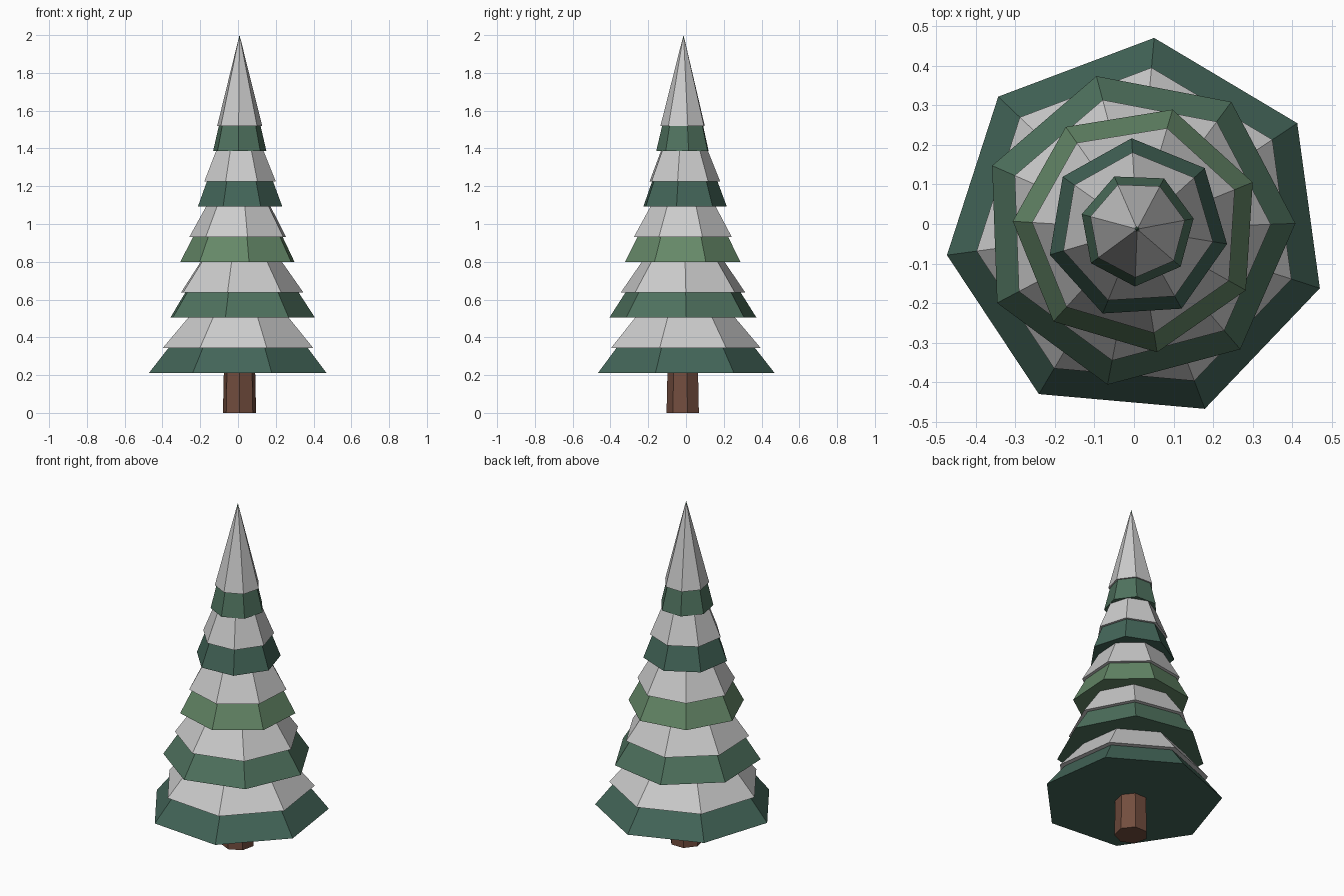
import bpy, bmesh
from math import cos, sin, radians, tau

if "Cube" in bpy.data.objects:
    bpy.data.objects.remove(bpy.data.objects["Cube"])

CX, CY, SIDES = 0.008, -0.013, 7


def material(name, rgb):
    m = bpy.data.materials.new(name)
    m.diffuse_color = (*rgb, 1)
    m.use_nodes = True
    m.node_tree.nodes["Principled BSDF"].inputs["Base Color"].default_value = m.diffuse_color
    return m


def cone(name, z0, z1, r0, r1, angle, mat=None):
    """Capped seven-sided cone, or frustum when r1 > 0."""
    bm = bmesh.new()

    def ring(z, r):
        return [bm.verts.new((CX + r * cos(radians(angle) + tau * i / SIDES),
                              CY + r * sin(radians(angle) + tau * i / SIDES), z))
                for i in range(SIDES)]

    low = ring(z0, r0)
    bm.faces.new(low[::-1])
    if r1 > 0:
        top = ring(z1, r1)
        bm.faces.new(top)
    else:
        tip = bm.verts.new((CX, CY, z1))
    for i in range(SIDES):
        j = (i + 1) % SIDES
        if r1 > 0:
            bm.faces.new((low[i], low[j], top[j], top[i]))
        else:
            bm.faces.new((low[i], low[j], tip))
    me = bpy.data.meshes.new(name)
    bm.to_mesh(me)
    bm.free()
    if mat:
        me.materials.append(mat)
    ob = bpy.data.objects.new(name, me)
    bpy.context.collection.objects.link(ob)
    return ob


bark = material("bark", (0.168, 0.074, 0.048))
dark = material("dark_green", (0.056, 0.13, 0.098))
mid = material("mid_green", (0.078, 0.168, 0.112))
light = material("light_green", (0.13, 0.246, 0.138))

# Trunk
cone("trunk", 0, 0.27, 0.09, 0.084, -90, bark)

# Branch tiers, each with a snow shell slightly wider than the cone beneath
HEIGHT = 0.615
for i, green in enumerate((dark, mid, light, dark, mid)):
    z = 0.21 + 0.2938 * i
    r = 0.485 - 0.085 * i
    angle = 33.5 + 20 * i
    cone(f"branches_{i + 1}", z, z + HEIGHT, r, 0, angle, green)
    s0, s1 = 0.218, 0.96
    cone(f"snow_{i + 1}", z + HEIGHT * s0, z + HEIGHT * s1,
         r * (1 - s0) * 1.08, r * (1 - s1) * 1.15, angle)
